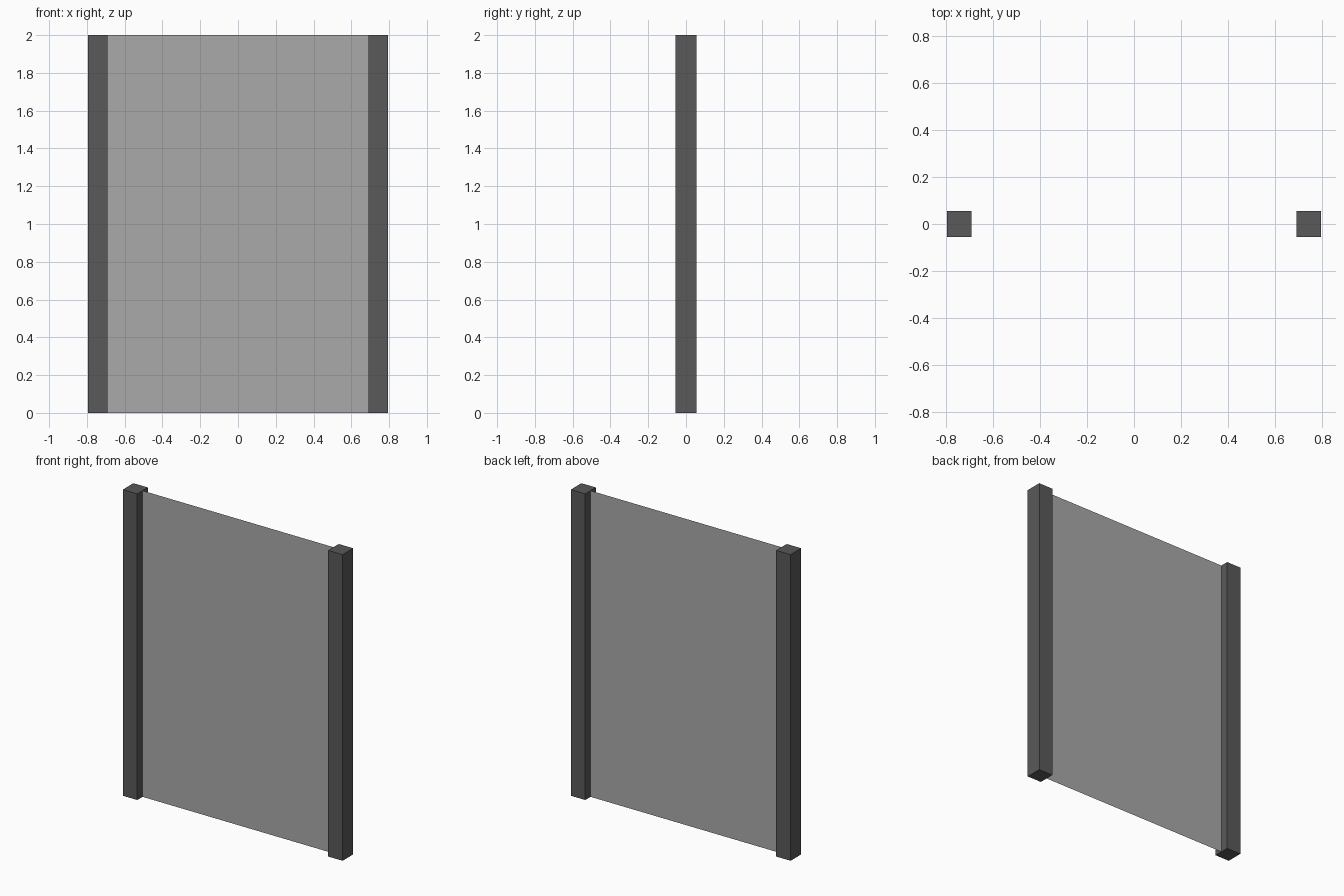
import bpy

if "Cube" in bpy.data.objects:
    bpy.data.objects.remove(bpy.data.objects["Cube"])

HEIGHT = 2.0
HALF_WIDTH = 0.794
POST_W, POST_D = 0.104, 0.109


def post(name, side):
    x = side * (HALF_WIDTH - POST_W / 2)
    bpy.ops.mesh.primitive_cube_add(size=1, location=(x, 0, HEIGHT / 2))
    obj = bpy.context.object
    obj.name = name
    obj.scale = (POST_W, POST_D, HEIGHT)
    bpy.ops.object.transform_apply(location=False, rotation=False, scale=True)


# Square posts at both ends
for name, side in (("left_post", -1), ("right_post", 1)):
    post(name, side)

# Single-sheet panel stretched between the inner post faces
inner = HALF_WIDTH - POST_W
mesh = bpy.data.meshes.new("panel")
mesh.from_pydata([(-inner, 0, 0), (inner, 0, 0), (inner, 0, HEIGHT), (-inner, 0, HEIGHT)],
                 [], [(0, 1, 2, 3)])
panel = bpy.data.objects.new("panel", mesh)
bpy.context.collection.objects.link(panel)

# Panel is a lighter grey than the dark posts
for name, shade in (("left_post", 0.1), ("right_post", 0.1), ("panel", 0.4)):
    mat = bpy.data.materials.new(name + "_grey")
    mat.diffuse_color = (shade, shade, shade, 1)
    mat.use_nodes = True
    mat.node_tree.nodes["Principled BSDF"].inputs["Base Color"].default_value = mat.diffuse_color
    bpy.data.objects[name].data.materials.append(mat)
